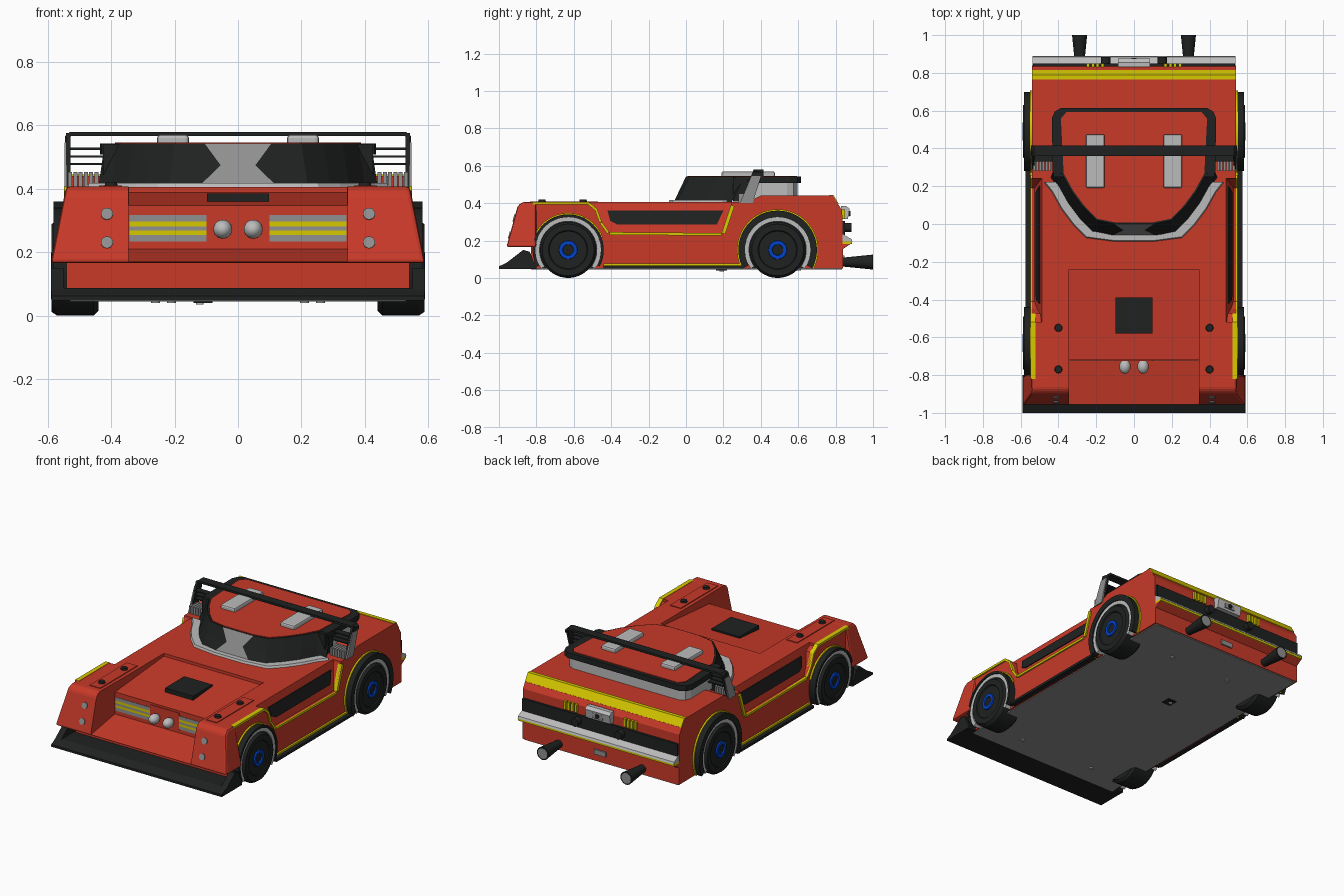
import bpy, bmesh
from math import sin, cos, radians, pi

cube = bpy.data.objects.get("Cube")
if cube:
    bpy.data.objects.remove(cube, do_unlink=True)


def material(name, r, g, b):
    m = bpy.data.materials.new(name)
    m.use_nodes = True
    m.diffuse_color = (r, g, b, 1)
    m.node_tree.nodes["Principled BSDF"].inputs["Base Color"].default_value = (r, g, b, 1)
    return m


RED = material("body red", 0.58, 0.042, 0.022)
BLACK = material("trim black", 0.014, 0.015, 0.015)
SILVER = material("light grey", 0.5, 0.5, 0.5)
GREY = material("mid grey", 0.28, 0.28, 0.28)
YELLOW = material("stripe yellow", 0.68, 0.58, 0.0)
BLUE = material("hub blue", 0.0, 0.055, 0.6)
made = []


def loft(name, rings, mat, closed=False):
    """Skin a list of equal point rings, capped unless closed."""
    bm = bmesh.new()
    vs = [[bm.verts.new(p) for p in ring] for ring in rings]
    n = len(vs[0])
    pairs = list(zip(vs, vs[1:])) + ([(vs[-1], vs[0])] if closed else [])
    for a, b in pairs:
        for i in range(n):
            j = (i + 1) % n
            bm.faces.new((a[i], a[j], b[j], b[i]))
    if not closed:
        bm.faces.new(vs[0])
        bm.faces.new(vs[-1])
    bmesh.ops.recalc_face_normals(bm, faces=bm.faces)
    me = bpy.data.meshes.new(name)
    bm.to_mesh(me)
    bm.free()
    me.materials.append(mat)
    ob = bpy.data.objects.new(name, me)
    bpy.context.collection.objects.link(ob)
    return ob


def prism(name, pts, xa, xb, mat):
    """Side profile of (y, z) points drawn across x; xa and xb may be functions."""
    at = lambda x, p: x(*p) if callable(x) else x
    return loft(name, [[(at(x, p), *p) for p in pts] for x in (xa, xb)], mat)


def box(name, x, y, z, mat):
    return prism(name, [(y[0], z[0]), (y[1], z[0]), (y[1], z[1]), (y[0], z[1])], x[0], x[1], mat)


def lathe(name, y, z, section, mat, arc=None, steps=40):
    """Turn (radius, x) points about a sideways axis."""
    a0, a1 = arc or (0, 2 * pi)
    count = steps + 1 if arc else steps
    angles = [a0 + (a1 - a0) * i / steps for i in range(count)]
    ob = loft(name, [[(x, y + r * cos(a), z + r * sin(a)) for r, x in section] for a in angles],
              mat, closed=arc is None)
    made.append(ob)
    return ob


def cylinder(name, loc, r1, r2, depth, mat, tilt=0.0):
    bpy.ops.mesh.primitive_cone_add(vertices=20, radius1=r1, radius2=r2, depth=depth,
                                    location=loc, rotation=(radians(tilt), 0, 0))
    ob = bpy.context.object
    ob.name = name
    ob.data.materials.append(mat)
    made.append(ob)


def cut(target, cutters):
    bpy.context.view_layer.objects.active = target
    for c in cutters:
        mod = target.modifiers.new("cut", 'BOOLEAN')
        mod.object, mod.operation, mod.solver = c, 'DIFFERENCE', 'EXACT'
        mod.material_mode = 'TRANSFER'
        bpy.ops.object.modifier_apply(modifier=mod.name)


def bevel(ob, width):
    mod = ob.modifiers.new("soft edge", 'BEVEL')
    mod.width, mod.segments, mod.limit_method = width, 2, 'ANGLE'
    bpy.context.view_layer.objects.active = ob
    bpy.ops.object.modifier_apply(modifier=mod.name)


# Body shell and overhanging nose
body = prism("body", [(-.83, .05), (-.83, .405), (.33, .405), (.4, .44), (.785, .44),
                      (.81, .4), (.835, .36), (.84, .05)], -.54, .54, RED)
nose_side = lambda y, z: .59 - (z - .165) * .2
nose = prism("nose", [(-.8, .165), (-.96, .165), (-.9, .385), (-.875, .406), (-.8, .406)],
             nose_side, lambda y, z: -nose_side(y, z), RED)
bevel(nose, .012)

# Grille notch, hood recess, side scoops and wheel wells
waist = lambda y, z: .528 - (z - .24) * .25
scoop = [(-.52, .39), (-.475, .37), (-.45, .3), (-.41, .245), (.19, .24), (.24, .39)]
notch = prism("notch_cutter", [(-.72, .21), (-.72, .5), (-1.1, .5), (-1.1, .17), (-.96, .17)],
              -.345, .345, RED)
cutters = [notch, prism("hood_cutter", [(-.24, .5), (-.24, .387), (-.75, .345), (-.75, .5)],
                        -.343, .343, RED)]
wheels = ((-.63, "front", .19, (20, 160)), (.49, "rear", .21, (-28, 208)))
for s in (1, -1):
    side = lambda y, z, s=s: s * waist(y, z)
    cutters.append(prism("scoop_cutter", [(-.52, .5)] + scoop + [(.25, .5)], side, s * .7, RED))
    for y, *_ in wheels:
        well = lathe("well_cutter", y, .15,
                     [(.002, s * .42), (.17, s * .42), (.17, s * .7), (.002, s * .7)], BLACK)
        made.remove(well)
        cutters.append(well)
cut(body, cutters)
cut(nose, [notch])
for c in cutters:
    bpy.data.objects.remove(c, do_unlink=True)

# Floor and splitter
box("floor", (-.53, .53), (-.83, .835), (.044, .052), GREY)
prism("splitter", [(-1, .048), (-1, .062), (-.95, .086), (-.8, .086), (-.8, .048)], -.588, .588, BLACK)
for i, (x, y) in enumerate([(-.26, -.7), (.26, -.7), (-.21, .6), (.21, .6)]):
    cylinder(f"floor_stud_{i}", (x, y, .043), .014, .014, .008, SILVER)
box("floor_block", (-.14, -.08), (.16, .22), (.04, .046), BLACK)
cylinder("floor_block_pin", (-.12, .19, .039), .012, .012, .008, SILVER)

# Hood pad and headlight panel
box("hood_pad", (-.097, .097), (-.58, -.39), (.345, .385), BLACK)
box("headlight_panel", (-.1, .1), (-.724, -.715), (.225, .335), RED)
grille = [(.233, GREY), (.254, YELLOW), (.268, GREY), (.281, YELLOW), (.296, GREY), (.317, None)]

for s, side in ((1, "left"), (-1, "right")):
    X = lambda a, b, s=s: (s * a, s * b)
    # Grille bars, headlights and nose bolts
    for i, ((z0, mat), (z1, _)) in enumerate(zip(grille, grille[1:])):
        box(f"grille_bar_{side}_{i}", X(.1, .342), (-.7225, -.715), (z0, z1), mat)
    bpy.ops.mesh.primitive_uv_sphere_add(segments=20, ring_count=12, radius=1, location=(s * .048, -.755, .272))
    lamp = bpy.context.object
    lamp.name, lamp.scale = f"headlight_{side}", (.03, .038, .03)
    lamp.data.materials.append(SILVER)
    made.append(lamp)
    for i, (y, z) in enumerate([(-.918, .32), (-.942, .23)]):
        cylinder(f"nose_bolt_{side}_{i}", (s * .413, y, z), .019, .019, .01, GREY, 75)
    # Fender top plates with bolts
    box(f"fender_plate_{side}", X(.365, .438), (-.835, -.47), (.4, .41), RED)
    for y in (-.55, -.77):
        cylinder(f"fender_bolt_{side}", (s * .4, y, .412), .022, .018, .016, BLACK)
    prism(f"splitter_fin_{side}", [(-1, .05), (-.87, .15), (-.835, .14), (-.8, .05)], s * .55, s * .59, BLACK)

    # Side window, sill and stripes
    prism(f"side_window_{side}", [(-.42, .36), (-.405, .305), (-.37, .287), (.165, .287), (.2, .36)],
          lambda y, z: s * (waist(y, z) - .01), lambda y, z: s * (waist(y, z) + .006), BLACK)
    box(f"sill_{side}", X(.52, .575), (-.44, .31), (.05, .066), BLACK)
    box(f"sill_stripe_{side}", X(.53, .551), (-.44, .31), (.066, .077), YELLOW)
    line = [(-.82, .407), (-.52, .407)] + scoop[1:]
    for i, ((y0, z0), (y1, z1)) in enumerate(zip(line, line[1:])):
        dy, dz = y1 - y0, z1 - z0
        k = (.02 if z1 > z0 else .014) / (dy * dy + dz * dz) ** .5
        prism(f"side_stripe_{side}_{i}", [(y0, z0), (y1, z1), (y1 + dz * k, z1 - dy * k),
                                          (y0 + dz * k, z0 - dy * k)], s * .522, s * .549, YELLOW)

    # Wheels and arches
    for y, end, flare, (low, high) in wheels:
        name = f"{end}_{side}"
        lathe(f"{name}_tyre", y, .15, [(.002, s * .44), (.135, s * .44), (.15, s * .455), (.15, s * .57),
                                       (.138, s * .588), (.105, s * .588), (.1, s * .582), (.002, s * .582)], BLACK)
        lathe(f"{name}_hub", y, .15, [(.026, s * .57), (.052, s * .57), (.048, s * .59), (.03, s * .59)], BLUE)
        for part, r0, r1, x, mat, arc in (
                ("arch_liner", .153, .175, .576, SILVER, (-35, 215)),
                ("arch_flare", .175, flare, .582, BLACK, (-28, 208)),
                ("arch_stripe", flare, flare + .007, .55, YELLOW, (low, high))):
            lathe(f"{name}_{part}", y, .15, [(r0, s * .5), (r1, s * .5), (r1, s * x), (r0, s * x)], mat,
                  arc=[radians(a) for a in arc])

    # Roll bar ends
    prism(f"bar_post_{side}", [(.29, .4), (.355, .4), (.41, .565), (.36, .575)], s * .528, s * .542, BLACK)
    prism(f"bar_post_cover_{side}", [(.288, .4), (.357, .4), (.4, .545), (.35, .545)], s * .54, s * .547, GREY)
    for i in range(6):
        x = .44 + i * .0165
        box(f"post_rib_{side}_{i}", X(x, x + .013), (.28, .35), (.4, .452), GREY)
    for i in range(3):
        z = .474 + i * .024
        box(f"bar_slat_{side}_{i}", X(.41, .53), (.33, .37), (z, z + .007), BLACK)
    box(f"screen_post_{side}", X(.36, .425), (.25, .33), (.41, .54), BLACK)
    # Roof pads, exhausts and rear vents
    bevel(box(f"roof_pad_{side}", X(.155, .255), (.19, .475), (.53, .57), SILVER), .01)
    cylinder(f"exhaust_{side}", (s * .288, .92, .085), .024, .04, .16, BLACK, -90)
    cylinder(f"exhaust_tip_{side}", (s * .288, .998, .085), .032, .032, .005, GREY, -90)
    for i in range(4):
        x = .16 + i * .025
        box(f"rear_vent_{side}_{i}", X(x, x + .016), (.83, .849), (.315, .365), YELLOW)
    cylinder(f"rear_pipe_{side}", (s * .15, .86, .27), .025, .025, .05, BLACK, -90)

# Cabin: base frame, slanted windscreen and roof
half = [(.1, 0), (.2, .02), (.27, .09), (.33, .17), (.38, .26), (.42, .31)]
outline = half + [(-x, y) for x, y in reversed(half)]


def grow(dx, dy, z, middle=.1):
    """Screen outline moved outwards, with its own half width of the grey middle."""
    right = [(middle, dy, z)] + [(x + dx, y + dy, z) for x, y in half[1:]]
    return right + [(-x, y, z) for x, y, z in reversed(right)]


loft("screen_frame", [grow(.055, -.095, .4), grow(.05, -.088, .418)], SILVER)
screen = loft("windscreen", [grow(.02, -.065, .405, .125), grow(.01, -.033, .474, .055),
                             grow(0, 0, .542, .105)], BLACK)
screen.data.materials.append(GREY)
for f in screen.data.polygons:
    if abs(f.normal.z) < .9 and abs(f.center.x) < .02 and f.normal.y < 0:
        f.material_index = 1
rear = [(.43, .27), (.435, .56), (.42, .595), (.385, .615)]
rear += [(-x, y) for x, y in reversed(rear)]
loft("cabin_base", [[(x * .95, y - .02, z) for x, y in rear] for z in (.42, .512)], SILVER)
loft("roof_rim", [[(x, y, z) for x, y in rear] for z in (.508, .542)], BLACK)
inner = half[:5] + [(.395, .55), (.365, .585)]
inner += [(-x, y) for x, y in reversed(inner)]
loft("roof", [[(x * .98, y + .008, z) for x, y in inner] for z in (.53, .546)], RED)

# Roll bar
loft("roll_bar", [[(x, y, z) for x, z in [(-.545, .545), (-.545, .565), (-.53, .579), (.53, .579), (.545, .565),
                                          (.545, .545), (.525, .566), (-.525, .566)]] for y in (.36, .415)], BLACK)

# Tail: stripe, dark band, bumper shelf and centre box
prism("tail_stripe", [(.765, .444), (.788, .444), (.816, .398), (.805, .39), (.765, .43)], -.539, .539, YELLOW)
box("tail_band", (-.535, .535), (.83, .85), (.23, .305), BLACK)
prism("bumper_shelf", [(.835, .235), (.885, .208), (.89, .195), (.835, .195)], -.538, .538, SILVER)
box("bumper_stripe", (-.538, .538), (.835, .888), (.182, .195), YELLOW)
prism("bumper_lip", [(.835, .182), (.88, .182), (.84, .155), (.835, .155)], -.538, .538, RED)
prism("tail_box", [(.83, .385), (.855, .385), (.875, .37), (.865, .315), (.83, .315)], -.085, .085, SILVER)
box("tail_box_inset", (-.035, .035), (.86, .874), (.328, .36), GREY)
cylinder("tail_lens", (0, .874, .345), .013, .013, .012, BLACK, -90)
box("tail_plate", (-.04, .04), (.835, .848), (.09, .12), GREY)

# Smooth the round parts, keep edges sharp
bpy.ops.object.select_all(action='DESELECT')
for ob in made:
    ob.select_set(True)
bpy.context.view_layer.objects.active = made[0]
bpy.ops.object.shade_smooth_by_angle(angle=radians(30))
